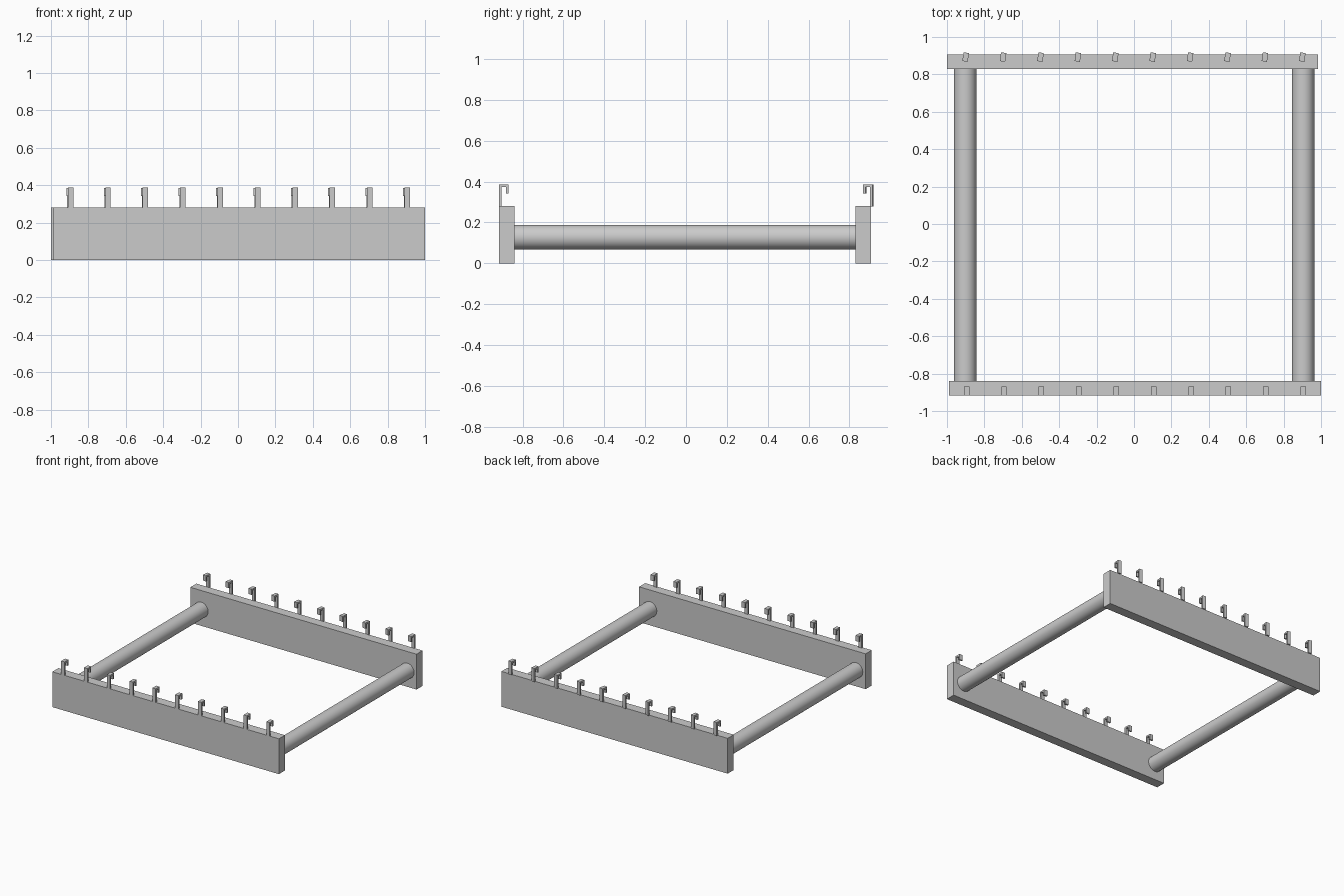
import bpy, bmesh, math
from mathutils import Matrix, Vector

if "Cube" in bpy.data.objects:
    bpy.data.objects.remove(bpy.data.objects["Cube"])


def finish(name, bm):
    bmesh.ops.recalc_face_normals(bm, faces=bm.faces)
    me = bpy.data.meshes.new(name)
    bm.to_mesh(me)
    bm.free()
    ob = bpy.data.objects.new(name, me)
    bpy.context.collection.objects.link(ob)
    return ob


def board(name, x0, x1, y0, y1, h):
    bm = bmesh.new()
    bmesh.ops.create_cube(bm, size=1)
    bmesh.ops.scale(bm, vec=(x1 - x0, y1 - y0, h), verts=bm.verts)
    bmesh.ops.translate(bm, vec=((x0 + x1) / 2, (y0 + y1) / 2, h / 2), verts=bm.verts)
    return finish(name, bm)


def rod(name, x, y0, y1, z, r):
    bm = bmesh.new()
    m = Matrix.Translation((x, (y0 + y1) / 2, z)) @ Matrix.Rotation(math.pi / 2, 4, 'X')
    bmesh.ops.create_cone(bm, cap_ends=True, segments=32, radius1=r, radius2=r,
                          depth=y1 - y0, matrix=m)
    ob = finish(name, bm)
    bpy.context.view_layer.objects.active = ob
    ob.select_set(True)
    bpy.ops.object.shade_smooth_by_angle(angle=math.radians(40))
    ob.select_set(False)


# Hook side profile (distance inward from outer face, height above board)
HOOK = [(0, 0), (0.013, 0), (0.013, 0.094), (0.035, 0.094), (0.035, 0.062),
        (0.047, 0.062), (0.047, 0.107), (0, 0.107)]
HOOK_W = 0.029


def hook(name, x, y, z, inward, turn):
    bm = bmesh.new()
    face = bm.faces.new([bm.verts.new((-HOOK_W / 2, inward * (p - 0.023), q)) for p, q in HOOK])
    ext = bmesh.ops.extrude_face_region(bm, geom=[face])
    new = [v for v in ext['geom'] if isinstance(v, bmesh.types.BMVert)]
    bmesh.ops.translate(bm, vec=(HOOK_W, 0, 0), verts=new)
    m = Matrix.Translation((x, y + inward * 0.023, z)) @ Matrix.Rotation(turn, 4, 'Z')
    bmesh.ops.transform(bm, matrix=m, verts=bm.verts)
    finish(name, bm)


# Side boards
board("front_board", -0.988, 1.0, -0.916, -0.84, 0.28)
board("back_board", -1.0, 0.985, 0.83, 0.906, 0.28)

# Round cross bars
for side, x in (("left", -0.903), ("right", 0.904)):
    rod(side + "_bar", x, -0.84, 0.83, 0.128, 0.06)

# Rows of hooks curling inward
for i in range(10):
    x = -0.9 + 0.2 * i
    hook(f"front_hook_{i + 1}", x + 0.005, -0.916, 0.28, 1, 0)
    hook(f"back_hook_{i + 1}", x, 0.916, 0.279, -1, math.radians(-8))
